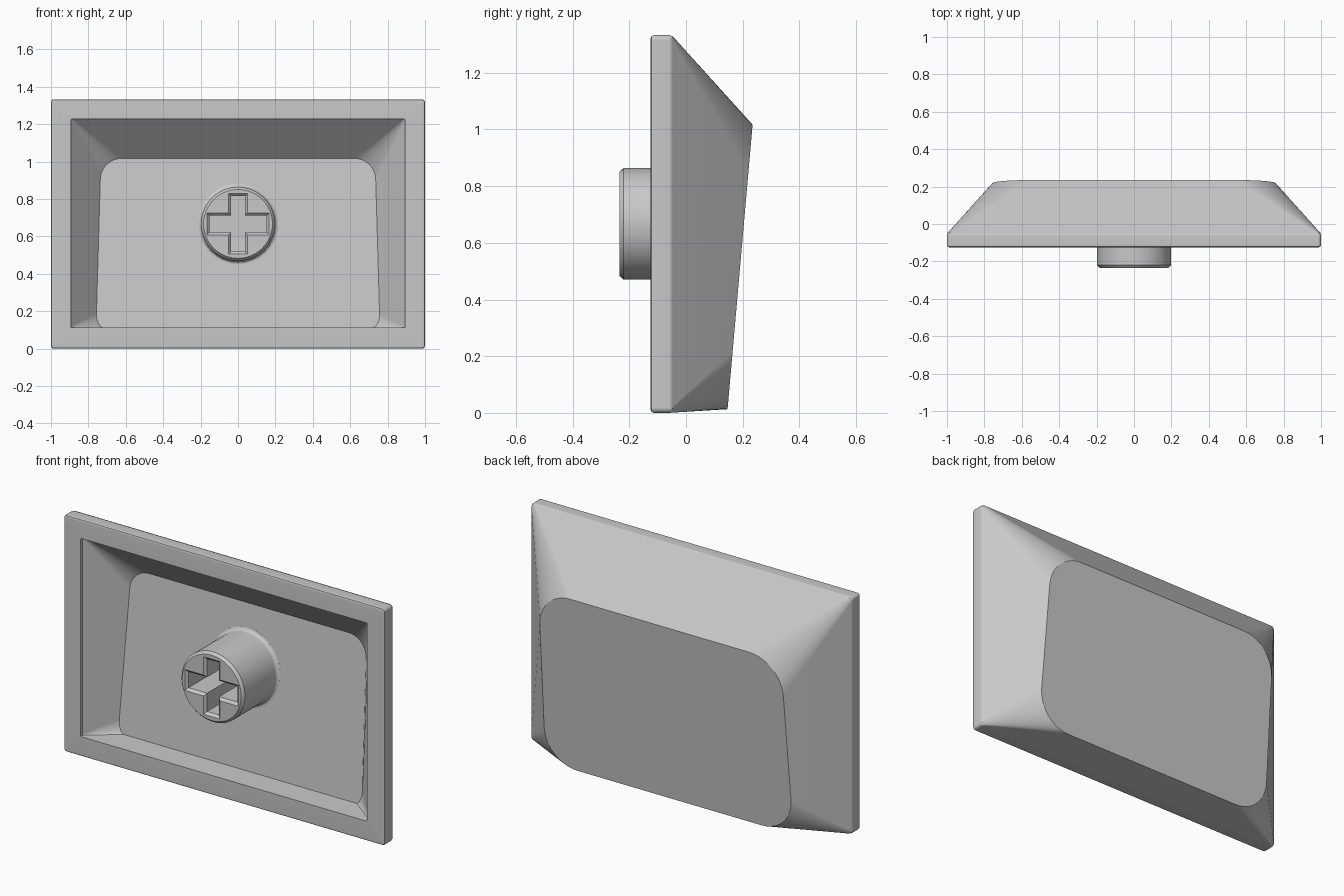
import bpy, bmesh, math

cube = bpy.data.objects.get("Cube")
if cube:
    bpy.data.objects.remove(cube, do_unlink=True)

grey = bpy.data.materials.new("plain grey")
grey.use_nodes = True
colour = (0.58, 0.58, 0.58, 1)
grey.diffuse_color = colour
grey.node_tree.nodes["Principled BSDF"].inputs["Base Color"].default_value = colour

MID = 0.667      # height of the stem axis
SLOPE = 0.088    # lean of the dish per unit of height
SEGS = 10        # steps in each rounded corner


def rounded(low_w, high_w, low, high, radius, depth, lean=0.0, clip=0.0):
    """Rounded trapezoid ring; depth is y at its top edge, lean tilts it,
    clip cuts it off flat below that height."""
    ring = []
    corners = ((1, high), (-1, high), (-1, low), (1, low))
    for i, (side, z_edge) in enumerate(corners):
        cz = z_edge - radius if z_edge == high else z_edge + radius
        for k in range(SEGS + 1):
            a = math.radians(90) * (i + k / SEGS)
            z = cz + radius * math.sin(a)
            t = (z - low) / (high - low)
            w = low_w + (high_w - low_w) * t
            x = side * (w - radius) + radius * math.cos(a)
            z = max(z, clip)
            ring.append((x, depth + lean * (z - high), z))
    return ring


def circle(radius, depth, lean=0.0, count=64):
    ring = []
    for k in range(count):
        a = math.tau * k / count
        z = radius * math.sin(a)
        ring.append((radius * math.cos(a), depth + lean * z, MID + z))
    return ring


def cross(grow, depth):
    """Plus-shaped ring, widened on all sides by grow."""
    long_x, long_z = 0.153 + grow, 0.148 + grow
    half_x, half_z = 0.037 + grow, 0.045 + grow
    quarter = [(long_x, half_z), (half_x, half_z), (half_x, long_z)]
    pts = quarter + [(-x, z) for x, z in reversed(quarter)]
    pts += [(-x, -z) for x, z in pts]
    return [(x, depth, MID + z) for x, z in pts]


def loft(name, rings):
    """Skin successive rings and cap both ends."""
    bm = bmesh.new()
    loops = [[bm.verts.new(p) for p in ring] for ring in rings]
    n = len(loops[0])
    for a, b in zip(loops, loops[1:]):
        for i in range(n):
            j = (i + 1) % n
            bm.faces.new((a[i], a[j], b[j], b[i]))
    bm.faces.new(loops[0])
    bm.faces.new(loops[-1])
    bmesh.ops.recalc_face_normals(bm, faces=bm.faces)
    mesh = bpy.data.meshes.new(name)
    bm.to_mesh(mesh)
    bm.free()
    mesh.materials.append(grey)
    obj = bpy.data.objects.new(name, mesh)
    bpy.context.collection.objects.link(obj)
    return obj


def activate(obj):
    bpy.ops.object.select_all(action="DESELECT")
    obj.select_set(True)
    bpy.context.view_layer.objects.active = obj


# Hollow shell: floor, inner walls, rim, skirt, sloping walls, tilted back face
TOP = 1.333
shell = loft("cap_shell", [
    rounded(0.76, 0.733, 0.075, 1.017, 0.11, 0.098, SLOPE, clip=0.114),
    rounded(0.892, 0.892, 0.112, 1.228, 0.004, -0.108),
    rounded(0.892, 0.892, 0.112, 1.228, 0.004, -0.125),
    rounded(0.988, 0.988, 0.012, TOP - 0.012, 0.012, -0.125),
    rounded(0.997, 0.997, 0.003, TOP - 0.003, 0.015, -0.121),
    rounded(1, 1, 0, TOP, 0.018, -0.113),
    rounded(1, 1, 0, TOP, 0.018, -0.06),
    rounded(0.996, 0.996, 0.001, TOP - 0.004, 0.02, -0.047),
    rounded(0.772, 0.755, 0.013, 1.017, 0.2, 0.235, SLOPE),
])

# Round stem with a chamfered tip and a small flare at the floor
FLOOR = 0.067
stem = loft("stem", [
    circle(0.184, -0.235),
    circle(0.197, -0.22),
    circle(0.197, FLOOR - 0.02, SLOPE),
    circle(0.2, FLOOR - 0.01, SLOPE),
    circle(0.206, FLOOR - 0.003, SLOPE),
    circle(0.215, FLOOR, SLOPE),
    circle(0.215, FLOOR + 0.03, SLOPE),
])

# Cross-shaped socket with a bevelled mouth
cutter = loft("socket_cutter", [
    cross(0.014, -0.3), cross(0.014, -0.235), cross(0, -0.221), cross(0, 0.06),
])
cutter.hide_render = True
cut = stem.modifiers.new("socket", "BOOLEAN")
cut.operation = "DIFFERENCE"
cut.solver = "EXACT"
cut.object = cutter
activate(stem)
bpy.ops.object.modifier_apply(modifier=cut.name)
bpy.data.objects.remove(cutter, do_unlink=True)

# Smooth shading that keeps the large faces flat
for part in (shell, stem):
    activate(part)
    bpy.ops.object.shade_smooth_by_angle(angle=math.radians(32))
    flat = part.modifiers.new("flat_faces", "WEIGHTED_NORMAL")
    flat.keep_sharp = True
